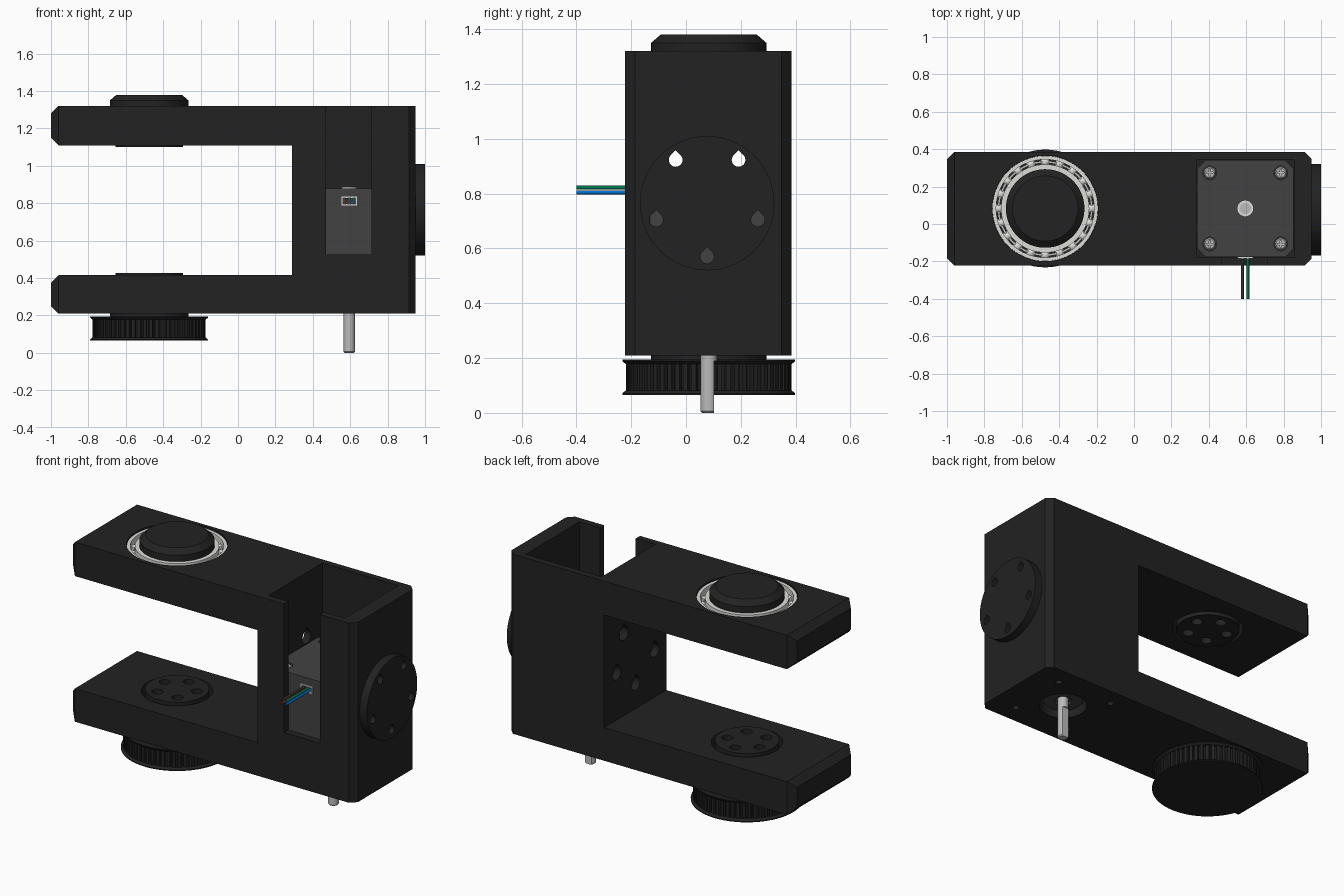
import bpy, bmesh
from math import sin, cos, pi, radians
from mathutils import Vector, Matrix

if "Cube" in bpy.data.objects:
    bpy.data.objects.remove(bpy.data.objects["Cube"])

def material(name, r, g, b):
    m = bpy.data.materials.new(name)
    m.diffuse_color = (r, g, b, 1)
    m.use_nodes = True
    m.node_tree.nodes["Principled BSDF"].inputs["Base Color"].default_value = m.diffuse_color
    return m

BLACK = material("black_plastic", .016, .016, .016)
DARK = material("motor_grey", .055, .055, .055)
STEEL = material("steel", .5, .5, .5)
RACE = material("bearing_steel", .72, .72, .69)

def finish(name, bm, mat):
    bmesh.ops.remove_doubles(bm, verts=bm.verts, dist=1e-5)
    bmesh.ops.recalc_face_normals(bm, faces=bm.faces)
    me = bpy.data.meshes.new(name)
    bm.to_mesh(me)
    bm.free()
    me.materials.append(mat)
    ob = bpy.data.objects.new(name, me)
    bpy.context.collection.objects.link(ob)
    return smooth(ob)

def smooth(ob):
    for p in ob.data.polygons:
        p.use_smooth = True
    ob.data.set_sharp_from_angle(angle=radians(28))
    return ob

def prism(name, pts, axis, lo, hi, mat=BLACK):
    """Extrude a 2D outline along an axis from lo to hi."""
    put = {'x': lambda a, b: (lo, a, b), 'y': lambda a, b: (a, lo, b), 'z': lambda a, b: (a, b, lo)}[axis]
    bm = bmesh.new()
    f = bm.faces.new([bm.verts.new(put(a, b)) for a, b in pts])
    top = bmesh.ops.extrude_face_region(bm, geom=[f])['geom']
    d = Vector([(hi - lo) * (axis == k) for k in 'xyz'])
    bmesh.ops.translate(bm, vec=d, verts=[v for v in top if isinstance(v, bmesh.types.BMVert)])
    return finish(name, bm, mat)

def rect(a0, a1, b0, b1, c=0):
    if not c:
        return [(a0, b0), (a1, b0), (a1, b1), (a0, b1)]
    return [(a0 + c, b0), (a1 - c, b0), (a1, b0 + c), (a1, b1 - c),
            (a1 - c, b1), (a0 + c, b1), (a0, b1 - c), (a0, b0 + c)]

def circle(a, b, r, n=48):
    return [(a + r * cos(2 * pi * i / n), b + r * sin(2 * pi * i / n)) for i in range(n)]

def teardrop(a, b, r, n=18):
    arc = [radians(135 + 270 * i / n) for i in range(n + 1)]
    return [(a + r * cos(t), b + r * sin(t)) for t in arc] + [(a, b + r * 1.414)]

def lathe(name, profile, cx, cy, mat=BLACK, closed=False, steps=64):
    bm = bmesh.new()
    vs = [bm.verts.new((r, 0, z)) for r, z in profile]
    es = [bm.edges.new(p) for p in zip(vs, vs[1:])]
    if closed:
        es.append(bm.edges.new((vs[-1], vs[0])))
    bmesh.ops.spin(bm, geom=vs + es, cent=(0, 0, 0), axis=(0, 0, 1), angle=2 * pi, steps=steps)
    bmesh.ops.translate(bm, vec=(cx, cy, 0), verts=bm.verts)
    return finish(name, bm, mat)

def boolean(ob, tools, op='DIFFERENCE', keep=False):
    bpy.context.view_layer.objects.active = ob
    for t in tools:
        m = ob.modifiers.new("cut", 'BOOLEAN')
        m.operation, m.solver, m.object = op, 'EXACT', t
        bpy.ops.object.modifier_apply(modifier=m.name)
        if not keep:
            bpy.data.objects.remove(t)
    return smooth(ob)

HX, HY = -.475, .083      # pivot axis
MX, MY = .595, .083       # motor axis
CORNERS = [(MX + sx * .19, MY + sy * .19) for sx in (-1, 1) for sy in (-1, 1)]

# C-shaped bracket: side profile intersected with chamfered plan outline
side = [(.95, .21), (.95, 1.32), (-.96, 1.32), (-1, 1.28), (-1, 1.15), (-.96, 1.11), (.29, 1.11),
        (.29, .415), (-.96, .415), (-1, .375), (-1, .25), (-.96, .21)]
bracket = prism("bracket", side, 'y', -.222, .385)
c = .036
plan = [(-.962, -.3), (-.962, -.222), (-1.0, -.184)]
plan = [(-.96, -.222), (.95 - c, -.222), (.95, -.222 + c), (.95, .385 - c), (.95 - c, .385),
        (-.96, .385), (-1, .345), (-1, -.182)]
boolean(bracket, [prism("plan", plan, 'z', 0, 2)], 'INTERSECT')

# Motor pocket, cable slot, shaft hole, screw holes, bearing seats
cuts = [prism("pocket", rect(.335, .855, -.18, .345), 'z', .27, 1.5),
        prism("slot", rect(.47, .715, .525, 1.5), 'y', -.4, 0),
        prism("shaft_hole", circle(MX, MY, .135), 'z', .1, .4)]
cuts += [prism("screw_hole", circle(x, y, .02, 20), 'z', .1, .4) for x, y in CORNERS]
for lo, hi, s0, s1 in [(1, 1.5, 1.2, 1.5), (.1, .5, .1, .325)]:
    cuts += [prism("bore", circle(HX, HY, .2, 64), 'z', lo, hi),
             prism("seat", circle(HX, HY, .283, 64), 'z', s0, s1)]

# Round mounting pad on the right end with five teardrop holes through to the gap
pad = prism("mounting_pad", circle(.077, .765, .245, 64), 'x', .95, 1.0)
spots = [(.077 + .195 * cos(a), .765 + .195 * sin(a))
         for a in [radians(-90 + 72 * i) for i in range(5)]]
small = [prism("pad_hole", teardrop(y, z, .025), 'x', .8, 1.1) for y, z in spots]
boolean(pad, small, keep=True)
cuts += small + [prism("access_hole", teardrop(y, z, .042), 'x', .2, .5) for y, z in spots]
boolean(bracket, cuts)

# Pivot hubs, each with five screw holes facing the gap
upper = lathe("upper_hub", [(0, 1.1), (.18, 1.1), (.18, 1.195), (.19, 1.195), (.19, 1.308), (.21, 1.308),
                            (.21, 1.35), (.175, 1.38), (0, 1.38)], HX, HY)
lower = lathe("lower_hub", [(0, .427), (.18, .427), (.18, .33), (.19, .33), (.19, .222), (.21, .222),
                            (.21, .19), (0, .19)], HX, HY)
for hub, lo, hi in [(upper, 1.0, 1.25), (lower, .25, .5)]:
    boolean(hub, [prism("hub_hole", circle(HX + .115 * cos(a), HY + .115 * sin(a), .032, 24), 'z', lo, hi)
                  for a in [radians(90 + 72 * i) for i in range(5)]])

# Ball bearings
for tag, z0, z1 in [("upper", 1.203, 1.31), ("lower", .22, .322)]:
    for part, r0, r1 in [("outer_race", .262, .282), ("inner_race", .191, .236)]:
        lathe(f"{tag}_{part}", [(r0, z0), (r1, z0), (r1, z1), (r0, z1)], HX, HY, RACE, True)
    zm = (z0 + z1) / 2
    lathe(f"{tag}_cage", [(.243, zm - .02), (.255, zm - .02), (.255, zm + .02), (.243, zm + .02)],
          HX, HY, STEEL, True)
    bm = bmesh.new()
    for i in range(20):
        a = 2 * pi * i / 20
        p = Matrix.Translation((HX + .249 * cos(a), HY + .249 * sin(a), zm))
        bmesh.ops.create_uvsphere(bm, u_segments=16, v_segments=10, radius=.026, matrix=p)
    finish(f"{tag}_balls", bm, RACE)

# Toothed pulley with two flanges
teeth = []
for i in range(60):
    for f, r in [(0, .302), (.55, .302), (.65, .284), (.9, .284)]:
        a = 2 * pi * (i + f) / 60
        teeth.append((HX + r * cos(a), HY + r * sin(a)))
prism("pulley_teeth", teeth, 'z', .075, .185)
for tag, zs in [("lower", (.065, .071, .082)), ("upper", (.195, .189, .178))]:
    lathe(f"{tag}_flange", [(0, zs[0]), (.315, zs[0]), (.315, zs[1]), (.303, zs[2]), (0, zs[2])], HX, HY)

# Motor with chamfered corners, screw recesses and shaft bore
motor = prism("motor", rect(.338, .852, -.177, .342, .045), 'z', .272, .88, DARK)
boolean(motor, [prism("recess", circle(x, y, .037, 24), 'z', .85, 1) for x, y in CORNERS]
        + [prism("port", rect(.56, .63, .795, .83), 'y', -.3, -.15)])
lathe("motor_front_boss", [(0, .3), (.11, .3), (.11, .242), (.05, .242), (.05, .255), (0, .255)], MX, MY, DARK)
lathe("motor_rear_collar", [(.03, .87), (.042, .87), (.042, .886), (.03, .886)], MX, MY, RACE, True, 32)

# Shaft with a flat on its lower end
shaft = lathe("motor_shaft", [(0, 0), (.024, 0), (.03, .006), (.03, .884), (0, .884)], MX, MY, STEEL, steps=32)
boolean(shaft, [prism("flat", rect(.5, .7, MY + .02, .2), 'z', -.1, .19)])

# Cross-head motor screws
for i, (x, y) in enumerate(CORNERS):
    s = lathe(f"motor_screw_{i + 1}", [(0, .84), (.032, .84), (.032, .87), (.025, .878), (0, .878)],
              x, y, STEEL, steps=24)
    boolean(s, [prism("cross", rect(x - .018, x + .018, y - .004, y + .004), 'z', .862, 1),
                prism("cross", rect(x - .004, x + .004, y - .018, y + .018), 'z', .862, 1)])

# Cable socket frame and four wires
frame = prism("cable_socket", rect(.554, .636, .789, .836), 'y', -.184, -.16, RACE)
boolean(frame, [prism("opening", rect(.562, .628, .797, .828), 'y', -.3, 0)])
for name, x, z, rgb in [("black", .58, .822, (.03, .03, .03)), ("green", .609, .822, (0, .17, .07)),
                        ("red", .58, .804, (.4, .02, .01)), ("blue", .609, .804, (0, .16, .6))]:
    prism(f"{name}_wire", circle(x, z, .0075, 16), 'y', -.4, -.155, material(f"{name}_wire", *rgb))
